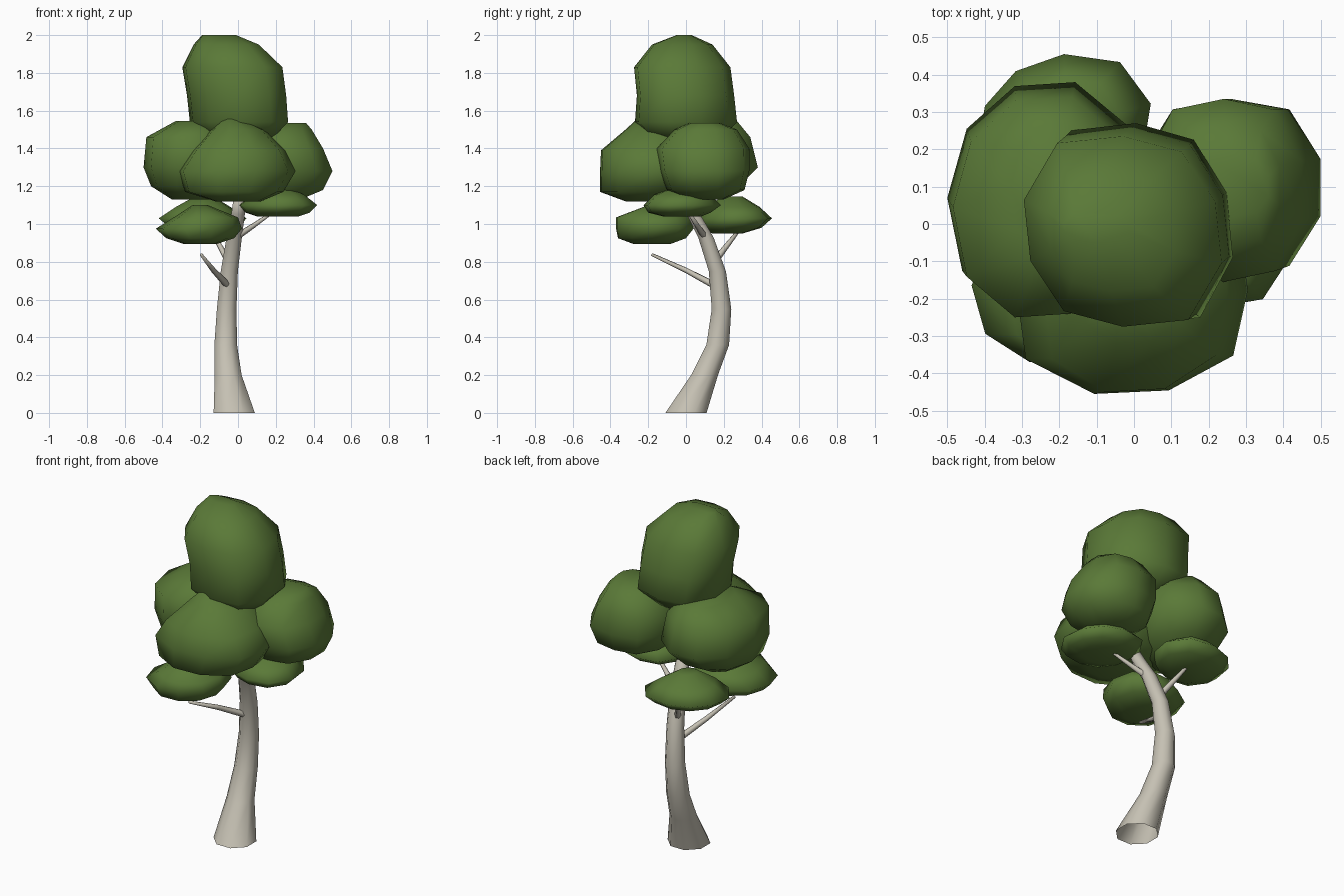
import bpy, bmesh, math
from mathutils import Vector

if "Cube" in bpy.data.objects:
    bpy.data.objects.remove(bpy.data.objects["Cube"])


def material(name, colour):
    m = bpy.data.materials.new(name)
    m.use_nodes = True
    m.diffuse_color = colour
    bsdf = m.node_tree.nodes["Principled BSDF"]
    bsdf.inputs["Base Color"].default_value = colour
    bsdf.inputs["Roughness"].default_value = 0.9
    return m


LEAF = material("leaf green", (0.103, 0.193, 0.039, 1))
BARK = material("pale bark", (0.56, 0.53, 0.45, 1))


def skin(name, rings, mat, close_start):
    """Join rings of points into one smooth skin, closed at the far end."""
    bm = bmesh.new()
    loops = [[bm.verts.new(p) for p in ring] for ring in rings]
    for a, b in zip(loops, loops[1:]):
        for i in range(len(a)):
            j = (i + 1) % len(a)
            bm.faces.new((a[i], a[j], b[j], b[i]))
    bm.faces.new(loops[-1])
    if close_start:
        bm.faces.new(reversed(loops[0]))
    bmesh.ops.recalc_face_normals(bm, faces=bm.faces)
    for f in bm.faces:
        f.smooth = True
    mesh = bpy.data.meshes.new(name)
    bm.to_mesh(mesh)
    bm.free()
    mesh.materials.append(mat)
    bpy.context.collection.objects.link(bpy.data.objects.new(name, mesh))


def outline(sides, phase, square=0, skew=0):
    """Round outline; square fills all corners, skew one diagonal only."""
    points = []
    for i in range(sides):
        a = math.tau * (i + phase) / sides
        s = math.sin(2 * a)
        r = 1 + square * s * s + skew * s
        points.append(Vector((r * math.cos(a), r * math.sin(a), 0)))
    return points


def tube(name, path, radii, sides, normal):
    """Tapered tube whose rings all face along normal."""
    turn = Vector((0, 0, 1)).rotation_difference(Vector(normal))
    rings = [[Vector(p) + turn @ (c * r) for c in outline(sides, 0.5)]
             for p, r in zip(path, radii)]
    skin(name, rings, BARK, False)


def leaf_mass(name, phase, square, skew, *levels):
    """Faceted blob; each level is (height, x range, y range), bottom first."""
    shape = outline(10, phase, square, skew)
    xs = [c.x for c in shape]
    ys = [c.y for c in shape]
    rings = []
    for z, (x0, x1), (y0, y1) in levels:
        rings.append([Vector((
            x0 + (x1 - x0) * (c.x - min(xs)) / (max(xs) - min(xs)),
            y0 + (y1 - y0) * (c.y - min(ys)) / (max(ys) - min(ys)), z))
            for c in shape])
    skin(name, rings, LEAF, True)


# Curved trunk, flared at the foot
trunk_path = [(-0.02, 0, 0), (-0.052, 0.098, 0.2), (-0.065, 0.168, 0.36),
              (-0.06, 0.188, 0.55), (-0.046, 0.166, 0.75),
              (-0.02, 0.105, 0.93), (0, 0.04, 1.05), (0.01, -0.01, 1.15)]
tube("trunk", trunk_path,
     (0.118, 0.077, 0.065, 0.056, 0.049, 0.044, 0.039, 0.034), 8, (0, 0, 1))

# Thin branches
branches = {
    "front_branch": [(-0.05, 0.16, 0.67), (-0.13, 0, 0.755), (-0.195, -0.18, 0.838)],
    "back_branch": [(-0.05, 0.15, 0.8), (-0.1, 0.22, 0.89), (-0.15, 0.29, 0.98)],
    "side_branch": [(-0.01, 0.1, 0.93), (0.08, 0.06, 0.99), (0.18, 0.015, 1.06)],
}
for name, path in branches.items():
    tube(name, path, (0.019, 0.014, 0.008), 6,
         Vector(path[-1]) - Vector(path[0]))

# Tall crown
leaf_mass("crown_leaves", 0.5, 0.1, -0.06,
          (1.45, (-0.18, 0.18), (-0.18, 0.18)),
          (1.54, (-0.255, 0.265), (-0.27, 0.27)),
          (1.68, (-0.27, 0.255), (-0.26, 0.255)),
          (1.83, (-0.295, 0.235), (-0.275, 0.235)),
          (1.95, (-0.235, 0.11), (-0.18, 0.14)),
          (2.0, (-0.19, -0.01), (-0.05, 0.03)))

# Three large masses around the crown
leaf_mass("front_leaves", 0, 0.12, 0.03,
          (1.12, (-0.12, 0.12), (-0.32, -0.08)),
          (1.17, (-0.28, 0.24), (-0.455, 0.04)),
          (1.28, (-0.315, 0.305), (-0.455, 0.1)),
          (1.39, (-0.24, 0.25), (-0.45, 0.08)),
          (1.5, (-0.14, 0.14), (-0.32, 0)),
          (1.555, (-0.08, 0.02), (-0.26, -0.12)))
leaf_mass("right_leaves", 0, 0.02, 0.03,
          (1.13, (-0.35, -0.15), (-0.05, 0.15)),
          (1.2, (-0.46, -0.06), (-0.2, 0.28)),
          (1.3, (-0.5, 0.02), (-0.24, 0.38)),
          (1.46, (-0.485, 0), (-0.25, 0.34)),
          (1.545, (-0.33, -0.1), (-0.08, 0.27)))
leaf_mass("left_leaves", 0.5, 0.1, 0,
          (1.13, (0.15, 0.33), (0, 0.2)),
          (1.18, (0.06, 0.45), (-0.1, 0.31)),
          (1.28, (0.02, 0.5), (-0.14, 0.335)),
          (1.4, (0.03, 0.45), (-0.155, 0.335)),
          (1.5, (0.1, 0.39), (-0.06, 0.27)),
          (1.535, (0.18, 0.36), (0.02, 0.18)))

# Flat low pads
leaf_mass("front_pad", 0, 0.02, 0.02,
          (0.895, (-0.29, -0.11), (-0.28, -0.08)),
          (0.925, (-0.38, -0.02), (-0.36, 0)),
          (0.975, (-0.435, 0.02), (-0.37, 0.04)),
          (1.035, (-0.34, 0), (-0.37, 0.02)),
          (1.1, (-0.24, -0.16), (-0.2, -0.11)))
leaf_mass("back_pad", 0.5, 0.03, 0.08,
          (0.95, (-0.27, -0.08), (0.14, 0.3)),
          (0.98, (-0.36, 0), (0.08, 0.4)),
          (1.03, (-0.42, 0.045), (0.06, 0.455)),
          (1.09, (-0.33, -0.04), (0.11, 0.39)),
          (1.145, (-0.23, -0.13), (0.19, 0.3)))
leaf_mass("left_pad", 0.5, 0.04, -0.06,
          (1.04, (0.1, 0.32), (-0.12, 0.08)),
          (1.06, (0.04, 0.38), (-0.2, 0.13)),
          (1.1, (0, 0.42), (-0.225, 0.185)),
          (1.155, (0.07, 0.35), (-0.17, 0.13)),
          (1.195, (0.16, 0.27), (-0.06, 0.05)))
